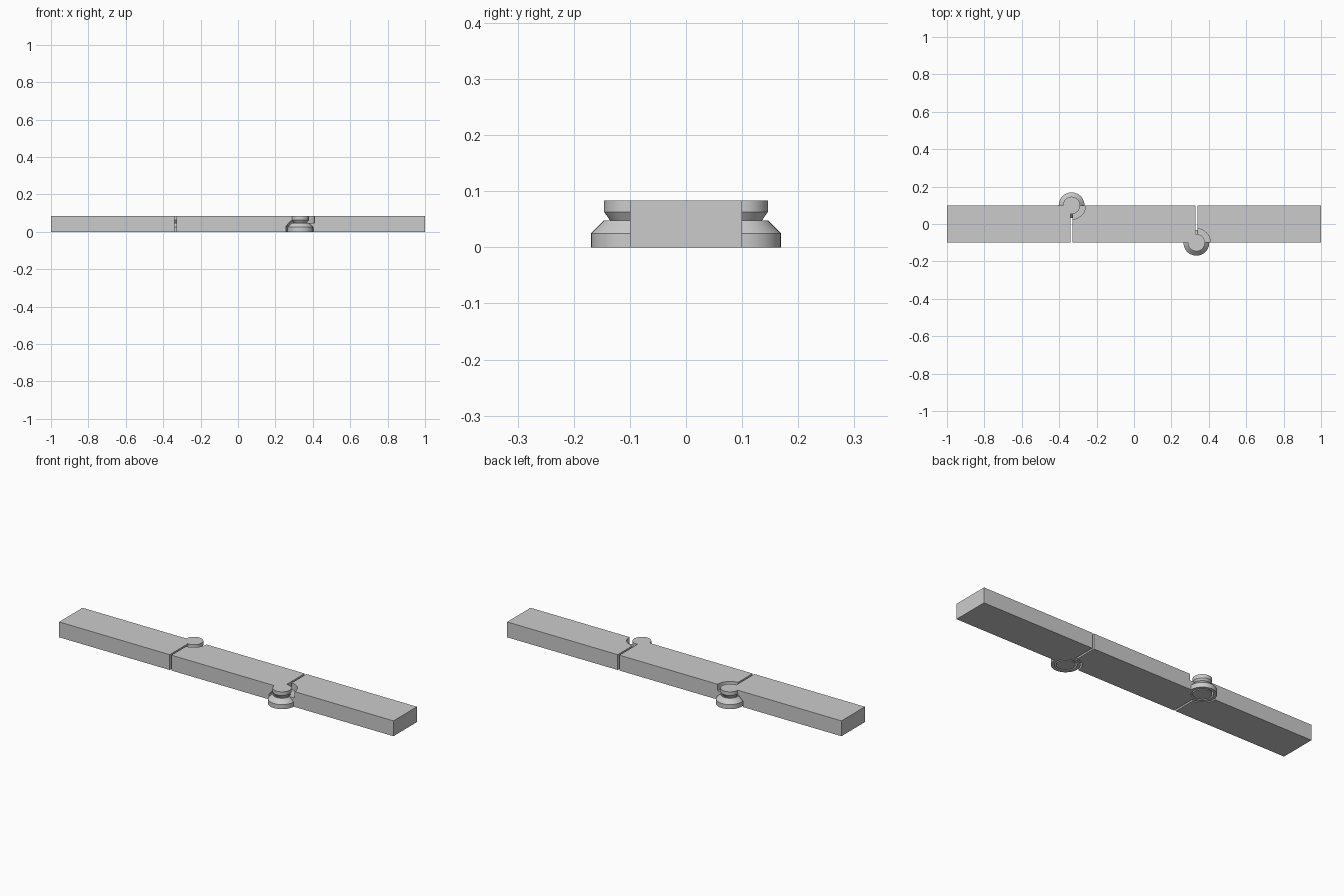
import bpy, bmesh, math
from mathutils import Matrix

if "Cube" in bpy.data.objects:
    bpy.data.objects.remove(bpy.data.objects["Cube"])

HEIGHT, HALF, GAP = 0.083, 0.1, 0.005
HINGE = 0.3335
SIDES = 48

grey = bpy.data.materials.new("plain grey")
grey.use_nodes = True
grey.diffuse_color = (0.6, 0.6, 0.6, 1)
grey.node_tree.nodes["Principled BSDF"].inputs["Base Color"].default_value = (0.6, 0.6, 0.6, 1)


def make_object(name, bm):
    mesh = bpy.data.meshes.new(name)
    bmesh.ops.recalc_face_normals(bm, faces=bm.faces)
    bm.to_mesh(mesh)
    bm.free()
    mesh.materials.append(grey)
    obj = bpy.data.objects.new(name, mesh)
    bpy.context.collection.objects.link(obj)
    return obj


def box(name, x0, x1):
    bm = bmesh.new()
    size = Matrix.Diagonal((x1 - x0, 2 * HALF, HEIGHT, 1))
    place = Matrix.Translation(((x0 + x1) / 2, 0, HEIGHT / 2))
    bmesh.ops.create_cube(bm, size=1, matrix=place @ size)
    return make_object(name, bm)


def lathe(name, profile, centre):
    """Solid of revolution from (radius, height) pairs, capped at both ends."""
    bm = bmesh.new()
    rings = []
    for r, z in profile:
        angles = [2 * math.pi * i / SIDES for i in range(SIDES)]
        rings.append([bm.verts.new((centre[0] + r * math.cos(a), centre[1] + r * math.sin(a), z))
                      for a in angles])
    for low, high in zip(rings, rings[1:]):
        for i in range(SIDES):
            j = (i + 1) % SIDES
            bm.faces.new((low[i], low[j], high[j], high[i]))
    bm.faces.new(rings[0])
    bm.faces.new(rings[-1])
    return make_object(name, bm)


def combine(target, operation, profile, centre):
    tool = lathe("hinge_tool", profile, centre)
    mod = target.modifiers.new("hinge", 'BOOLEAN')
    mod.operation, mod.object, mod.solver = operation, tool, 'EXACT'
    bpy.context.view_layer.objects.active = target
    bpy.ops.object.modifier_apply(modifier=mod.name)
    bpy.data.objects.remove(tool)


# Hinge profiles, from the bottom upwards
SOCKET = [(0.069, 0), (0.069, 0.025), (0.046, 0.048)]
SOCKET_HOLE = [(0.053, -0.02), (0.053, 0.022), (0.041, 0.048), (0.041, 0.06)]
UPPER_NOTCH = [(0.075, 0.048), (0.075, 0.12)]
PIN = [(0.046, 0), (0.046, 0.022), (0.034, 0.046), (0.046, 0.063), (0.046, HEIGHT)]
LOWER_NOTCH = [(0.077, -0.02), (0.077, 0.03), (0.052, 0.057)]


def add_socket(bar, centre):
    combine(bar, 'DIFFERENCE', UPPER_NOTCH, centre)
    combine(bar, 'UNION', SOCKET, centre)
    combine(bar, 'DIFFERENCE', SOCKET_HOLE, centre)


def add_pin(bar, centre):
    combine(bar, 'DIFFERENCE', LOWER_NOTCH, centre)
    combine(bar, 'UNION', PIN, centre)


# Three bars in a chain, hinged on alternate sides
back_hinge, front_hinge = (-HINGE, HALF), (HINGE, -HALF)
right_bar = box("right_bar", -1, -HINGE - GAP)
middle_bar = box("middle_bar", -HINGE + GAP, HINGE - GAP)
left_bar = box("left_bar", HINGE + GAP, 1)

add_pin(right_bar, back_hinge)
add_socket(middle_bar, back_hinge)
add_pin(middle_bar, front_hinge)
add_socket(left_bar, front_hinge)

# Round hinge walls smooth, edges sharp
for bar in (right_bar, middle_bar, left_bar):
    bpy.ops.object.select_all(action='DESELECT')
    bar.select_set(True)
    bpy.context.view_layer.objects.active = bar
    bpy.ops.object.shade_smooth_by_angle(angle=math.radians(25))
